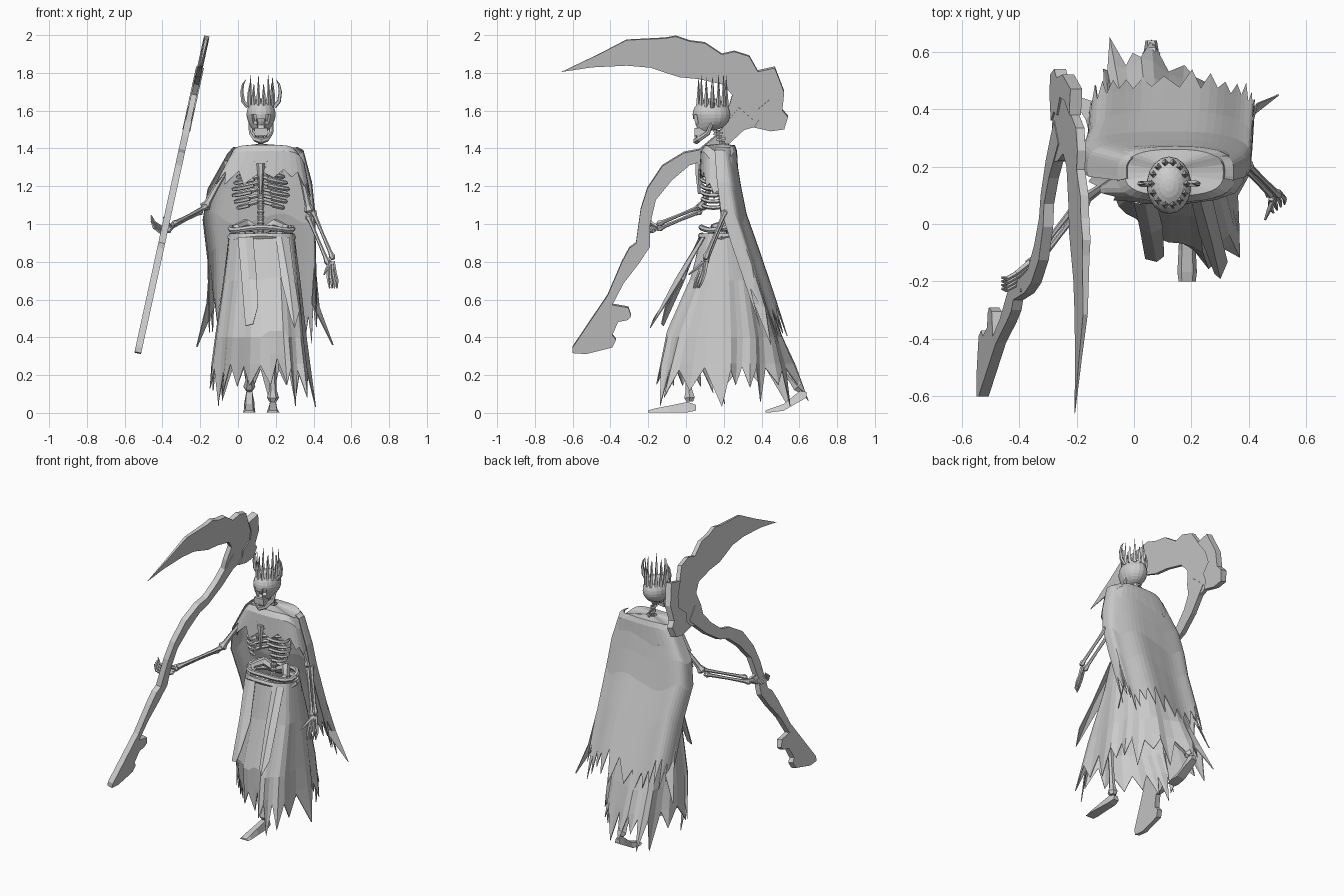
import bpy, bmesh, math, random
from math import sin, cos, pi, radians
from mathutils import Vector, Matrix

random.seed(4)
if "Cube" in bpy.data.objects:
    bpy.data.objects.remove(bpy.data.objects["Cube"])

GREY = (0.6, 0.6, 0.6, 1)
mat = bpy.data.materials.new("plain grey")
mat.use_nodes = True
mat.diffuse_color = GREY
mat.node_tree.nodes["Principled BSDF"].inputs["Base Color"].default_value = GREY


def finish(bm, name, thick=0):
    bmesh.ops.recalc_face_normals(bm, faces=bm.faces)
    me = bpy.data.meshes.new(name)
    bm.to_mesh(me)
    bm.free()
    me.materials.append(mat)
    ob = bpy.data.objects.new(name, me)
    bpy.context.scene.collection.objects.link(ob)
    if thick:
        mod = ob.modifiers.new("thickness", "SOLIDIFY")
        mod.thickness = thick
        mod.offset = 0


def sweep(bm, pts, radii, sides=6):
    """Round bar through points, with one radius per point."""
    pts = [Vector(p) for p in pts]
    rings, last, q = [], None, None
    for i, p in enumerate(pts):
        t = (pts[min(i + 1, len(pts) - 1)] - pts[max(i - 1, 0)]).normalized()
        q = last.rotation_difference(t) @ q if last else t.to_track_quat("Z", "Y")
        last = t
        rings.append([bm.verts.new(p + q @ Vector((cos(a), sin(a), 0)) * radii[i])
                      for a in (2 * pi * k / sides for k in range(sides))])
    loft(bm, rings, True)
    bm.faces.new(rings[0])
    bm.faces.new(rings[-1])


def loft(bm, rings, closed):
    n = len(rings[0])
    for r, s in zip(rings, rings[1:]):
        for k in range(n if closed else n - 1):
            m = (k + 1) % n
            bm.faces.new((r[k], r[m], s[m], s[k]))


def bone(bm, a, b, r):
    """Shaft with a knob at each end."""
    a, b = Vector(a), Vector(b)
    shape = ((0, 1), (.05, 1.7), (.14, 1), (.5, .8), (.86, 1), (.95, 1.6), (1, 1))
    sweep(bm, [a.lerp(b, f) for f, _ in shape], [r * s for _, s in shape])


def box(bm, centre, size):
    bmesh.ops.create_cube(bm, size=1, matrix=Matrix.Translation(centre) @ Matrix.Diagonal((*size, 1)))


def sheet(name, rows, closed=False):
    bm = bmesh.new()
    loft(bm, [[bm.verts.new(p) for p in row] for row in rows], closed)
    finish(bm, name, .005)


def cloth(name, levels, span, cols, drop, sag, square=.8, pleat=0, lean=0):
    """Draped sheet with a torn hem; levels are z, x, y, half width, front, back."""
    closed = span == 360
    angles = [radians(span) * (k / (cols if closed else cols - 1) - .5) for k in range(cols)]
    rows = []
    for i, (z, cx, cy, rx, front, back) in enumerate(levels):
        f = i / (len(levels) - 1)
        row = []
        for k, a in enumerate(angles):
            s, c = sin(a), cos(a)
            w = 1 + pleat * f * (1 if k % 4 < 2 else -1)
            x = math.copysign(abs(s) ** .8, s) * rx * w
            depth = back * (1 - lean * .45 * f * s) if c > 0 else -front * (1 + lean * f * s)
            row.append(Vector((cx + x, cy + abs(c) ** square * depth * w, z + sag(a) * f)))
        rows.append(row)
    tips = []
    for k, (p, q) in enumerate(zip(rows[-2], rows[-1])):
        length = drop * random.uniform(.4, 1) if k % 2 else random.uniform(0, .15) * drop
        t = q + (q - p).normalized() * length
        tips.append(Vector((t.x, min(t.y, .65), max(t.z, .015))))
    sheet(name, rows + [tips], closed)


# Skirt striding to one side, two loose flaps and the belt
cloth("skirt", [(.95, .125, .19, .17, .11, .11), (.7, .125, .19, .2, .155, .2),
                (.4, .12, .19, .235, .245, .3), (.26, .12, .19, .25, .24, .345)],
      360, 44, .25, lambda a: .05 if cos(a) < -.85 and sin(a) > 0 else 0, .8, .04, .85)
sheet("centre_flap", [[(.0, .075, .93), (.04, .07, .93), (.08, .07, .93)],
                      [(.02, -.01, .7), (.06, -.03, .71), (.1, -.01, .7)],
                      [(.04, -.12, .46), (.08, -.13, .47), (.105, -.11, .56)]])
sheet("side_flap", [[(.2, .08, .93), (.23, .085, .93), (.27, .1, .93)],
                    [(.23, -.04, .7), (.27, -.06, .7), (.3, -.03, .7)],
                    [(.28, -.17, .5), (.3, -.19, .45), (.325, -.13, .54)]])
bm = bmesh.new()
for z, r in ((.93, .018), (.975, .015)):
    ring = [(.125 + .165 * cos(a), .19 + .11 * sin(a), z + .008 * sin(3 * a))
            for a in (2 * pi * k / 20 for k in range(21))]
    sweep(bm, ring, [r] * 21)
finish(bm, "belt")

# Cape, shoulder mantle and long torn corners
cloth("cape", [(1.405, .145, .18, .17, .06, .072), (1.38, .145, .18, .2, .08, .08),
               (1.2, .115, .2, .275, .1, .09), (1.05, .11, .22, .295, .1, .1),
               (.85, .125, .28, .285, .1, .11), (.61, .13, .36, .285, .1, .11)],
      200, 32, .25, lambda a: .05 * sin(5 * a) - .04 * cos(a), .6)
cloth("mantle", [(1.42, .125, .18, .03, .02, .03), (1.415, .14, .18, .17, .08, .078),
                 (1.385, .145, .18, .205, .1, .088), (1.29, .125, .185, .25, .11, .088)],
      360, 32, .09, lambda a: -.1 * sin(a) ** 6, .65)
for side, x, tip in (("right", -.15, (-.22, .45, .35)), ("left", .405, (.5, .45, .36))):
    sheet(side + "_cape_tatter", [[(x - .003, .31, .76), (x + .004, .35, .78)],
                                  [(x - .015, .36, .58), (x + .025, .42, .56)],
                                  [tip, (tip[0] + .004, tip[1], tip[2])]])

# Rib cage, breastbone, spine and pelvis
bm = bmesh.new()
for i in range(7):
    z, w = 1.32 - .033 * i, (.09, .12, .135, .145, .145, .135, .12)[i]
    for s in (-1, 1):
        pts = []
        for k in range(9):
            a = pi * (.04 + k / 8 * (.88 - .03 * max(0, i - 3)))
            pts.append((.12 + s * w * sin(a), .155 + .075 * cos(a), z - .05 * sin(a * .8) + .02 * k / 8))
        sweep(bm, pts, [.011] * 9, 5)
finish(bm, "ribs")
bm = bmesh.new()
sweep(bm, [(.12, .07, 1.32), (.12, .065, 1.26), (.12, .07, 1.16)], [.022, .016, .008])
for s in (-1, 1):
    bone(bm, (.12 + .02 * s, .085, 1.33), (.14 + .16 * s, .16, 1.35), .01)
finish(bm, "breastbone_and_collar")
bm = bmesh.new()
for i in range(20):
    z = .95 + .029 * i
    y = .2 + .025 * sin((z - .95) * 6) - max(0, z - 1.36) * .35
    sweep(bm, [(.12, y, z), (.12, y, z + .01), (.12, y, z + .026)], [.02, .014, .02])
    box(bm, (.12, y + .02, z + .01), (.01, .03, .012))
finish(bm, "spine")
bm = bmesh.new()
for s in (-1, 1):
    sweep(bm, [(.12, .23, .96), (.12 + .08 * s, .22, 1), (.12 + .13 * s, .15, .98),
               (.12 + .08 * s, .13, .92), (.12, .1, .9)], [.02, .03, .025, .025, .015])
finish(bm, "pelvis")

# Arms and hands
elbows = {"right": (-.18, .08, 1.08), "left": (.38, .21, 1.06)}
wrists = {"right": (-.36, -.15, .985), "left": (.49, .1, .8)}
for side, x in (("right", -.04), ("left", .32)):
    e, w = Vector(elbows[side]), Vector(wrists[side])
    bm = bmesh.new()
    bone(bm, (x, .18, 1.33), e, .018)
    for d in (-.012, .014):
        bone(bm, e + Vector((d, 0, d)), w + Vector((d, 0, d)), .011)
    finish(bm, side + "_arm")
    bm = bmesh.new()
    for k in range(4):
        if side == "right":
            h = Vector((0, .013 * k - .02, .01 * k - .02))
            path = [w + h, w + h + Vector((-.05, -.04, -.01)),
                    w + h + Vector((-.085, -.06, .015)), w + h + Vector((-.1, -.055, .05))]
        else:
            h = Vector((.013 * k - .02, .01 * k - .015, 0))
            path = [w + h * .6, w + h + Vector((.005, -.015, -.06)),
                    w + h * 1.2 + Vector((.012, -.03, -.1)), w + h + Vector((.015, -.045, -.14))]
        sweep(bm, path, [.012, .009, .008, .004], 5)
    thumb = Vector((-.02, -.05, .03) if side == "right" else (-.02, -.05, -.04))
    sweep(bm, [w, w + thumb, w + thumb * 1.7], [.011, .009, .004], 5)
    finish(bm, side + "_hand")

# Legs and feet
for side, hip, knee, ankle, toe in (
        ("left", (.2, .17, .92), (.185, -.01, .48), (.185, .02, .06), (.185, -.2, .012)),
        ("right", (.06, .2, .92), (.06, .27, .5), (.06, .61, .12), (.06, .42, .012))):
    bm = bmesh.new()
    bone(bm, hip, knee, .024)
    bone(bm, knee, ankle, .02)
    finish(bm, side + "_leg")
    bm = bmesh.new()
    rows = []
    for f, w, h in ((-.15, .02, .03), (.05, .026, .055), (.5, .03, .035), (.85, .034, .02), (1, .03, .01)):
        c = Vector(ankle).lerp(Vector(toe), f)
        low = max(c.z - .055, .003)
        rows.append([bm.verts.new((c.x + w * d, c.y, low + h * up))
                     for d, up in ((-1, 0), (1, 0), (.6, 1), (-.6, 1))])
    loft(bm, rows, True)
    bm.faces.new(rows[0])
    bm.faces.new(rows[-1])
    finish(bm, side + "_foot")

# Skull with sunken sockets, long face, teeth and jaw
bm = bmesh.new()
bmesh.ops.create_uvsphere(bm, u_segments=18, v_segments=14, radius=1)
for spot in ((-.42, -.88, -.15), (.42, -.88, -.15), (0, -.85, -.5)):
    near = [f for f in bm.faces if (f.calc_center_median() - Vector(spot)).length < .26]
    bmesh.ops.inset_region(bm, faces=near, thickness=.04, depth=-.2)
for v in bm.verts:
    x, y, z = v.co
    face = max(0, -z) * max(0, -y)
    v.co = (.122 + x * .078 * (1 - .3 * face), .135 + y * .1, 1.58 + z * .085 * (1 + 1.1 * face))
box(bm, (.122, .075, 1.488), (.07, .06, .04))
for s in (-1, 1):
    for k in range(4):
        box(bm, (.122 + s * (.005 + .008 * k), .048 + .004 * k, 1.465), (.006, .008, .016))
finish(bm, "skull")
bm = bmesh.new()
right = [(.064, .14, 1.54), (.07, .115, 1.48), (.092, .07, 1.45)]
sweep(bm, right + [(.122, .055, 1.44)] + [(.244 - x, y, z) for x, y, z in reversed(right)],
      [.009, .013, .015, .018, .015, .013, .009])
finish(bm, "jaw")

# Crown of thin spikes growing from the skull, with two side horns
bm = bmesh.new()
for k in range(14):
    a = 2 * pi * k / 14
    x, y = .06 * cos(a), .14 + .075 * sin(a)
    top = 1.79 - .04 * (k % 2) - .02 * random.random()
    sweep(bm, [(.122 + x, y, 1.62), (.122 + x * 1.08, y, 1.69), (.122 + x, y, top)], [.014, .008, .001], 4)
for s in (-1, 1):
    sweep(bm, [(.122 + s * d, .14, z) for d, z in ((.07, 1.62), (.095, 1.65), (.102, 1.7), (.095, 1.74), (.08, 1.765))],
          [.012, .011, .009, .006, .001], 5)
finish(bm, "crown")


# Scythe: flat outlines standing on one leaning plane
def plate(name, outline, thick, thinning=0):
    bm = bmesh.new()
    n = Vector((1, 0, -.218)).normalized() * thick / 2
    sides = [[bm.verts.new(Vector((-.53 + (z - .32) * .218, y, z)) + n * s * (1 + thinning * min(0, y)))
              for y, z in outline] for s in (-1, 1)]
    for ring in sides:
        bm.faces.new(ring)
    loft(bm, [ring + ring[:1] for ring in sides], False)
    finish(bm, name)


plate("scythe_handle", [
    (-.6, .35), (-.6, .32), (-.53, .315), (-.39, .35), (-.37, .39), (-.39, .415), (-.36, .485),
    (-.31, .495), (-.29, .515), (-.305, .56), (-.39, .575), (-.33, .69), (-.245, .8), (-.19, .885),
    (-.19, 1), (-.16, 1.13), (-.075, 1.235), (.02, 1.315), (.1, 1.34), (.22, 1.42), (.36, 1.55),
    (.28, 1.62), (.16, 1.47), (.07, 1.395), (-.01, 1.38), (-.125, 1.31), (-.205, 1.19), (-.24, 1.08),
    (-.265, .9), (-.3, .875), (-.34, .8), (-.415, .625)], .036)
plate("scythe_blade", [
    (-.66, 1.805), (-.5, 1.83), (-.315, 1.84), (-.19, 1.83), (-.035, 1.78), (.07, 1.77), (.2, 1.74),
    (.245, 1.685), (.22, 1.6), (.21, 1.475), (.36, 1.515), (.45, 1.55), (.47, 1.8), (.38, 1.81),
    (.335, 1.89), (.255, 1.915), (.19, 1.9), (.1, 1.96), (.02, 1.97), (-.055, 1.995), (-.11, 1.985),
    (-.315, 1.975), (-.46, 1.9)], .03, 1.4)
plate("scythe_socket", [
    (.36, 1.515), (.45, 1.495), (.52, 1.505), (.54, 1.57), (.51, 1.605), (.52, 1.7), (.47, 1.83),
    (.38, 1.81), (.43, 1.73), (.44, 1.66), (.38, 1.61), (.39, 1.56)], .042)
